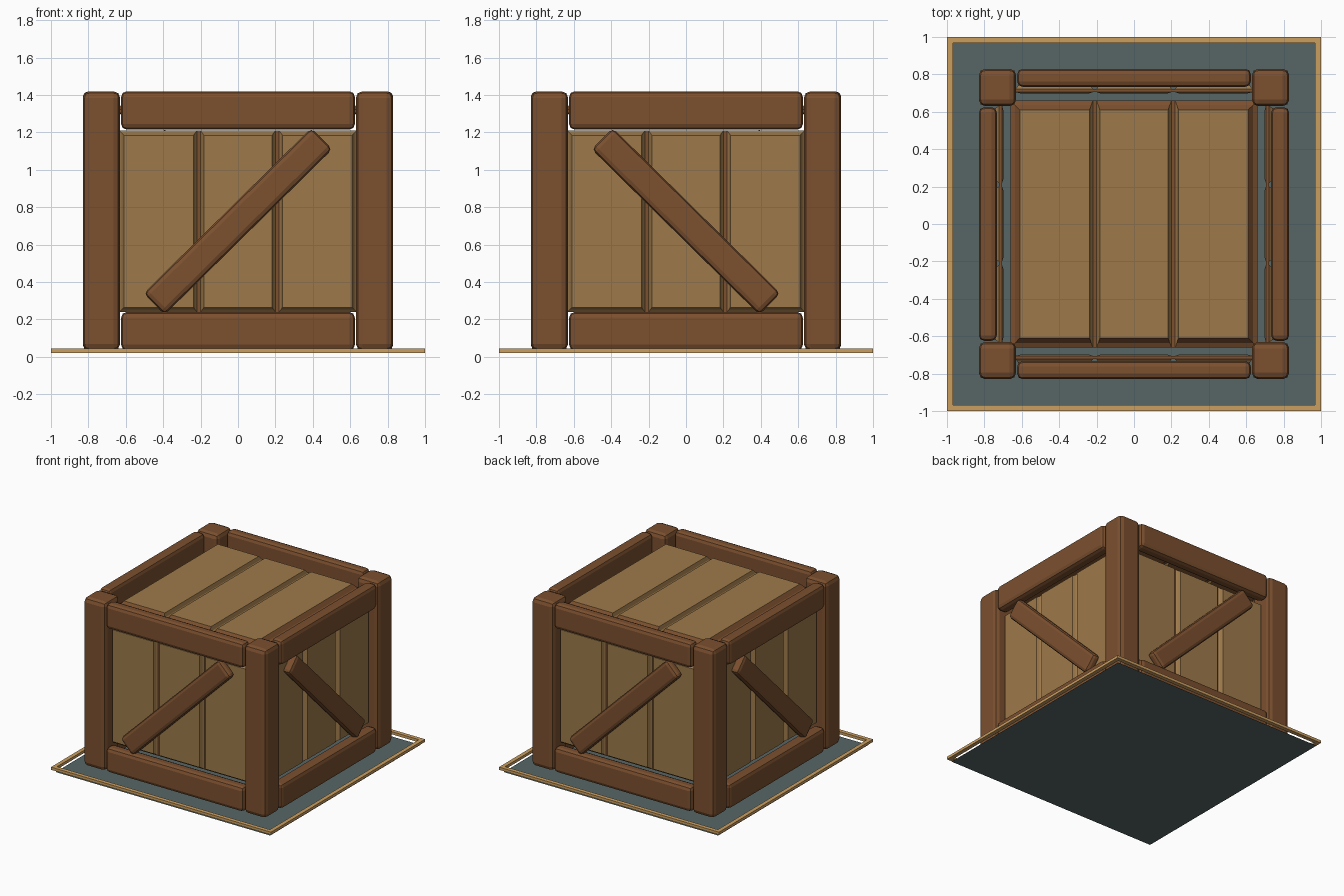
import bpy, bmesh, math
from mathutils import Matrix, Vector

if "Cube" in bpy.data.objects:
    bpy.data.objects.remove(bpy.data.objects["Cube"])


def material(name, rgb):
    m = bpy.data.materials.new(name)
    m.diffuse_color = (*rgb, 1)
    m.use_nodes = True
    m.node_tree.nodes["Principled BSDF"].inputs["Base Color"].default_value = m.diffuse_color
    return m


TAN = material("plank tan", (0.34, 0.195, 0.07))
BROWN = material("beam brown", (0.2, 0.08, 0.028))
SLATE = material("slate floor", (0.095, 0.13, 0.13))
TRIM = material("light trim", (0.6, 0.345, 0.118))


def finish(bm, name, mats, matrix):
    bmesh.ops.recalc_face_normals(bm, faces=bm.faces)
    me = bpy.data.meshes.new(name)
    bm.to_mesh(me)
    bm.free()
    for m in mats:
        me.materials.append(m)
    ob = bpy.data.objects.new(name, me)
    bpy.context.collection.objects.link(ob)
    ob.matrix_world = matrix
    return ob


def beam(name, lo, hi, mat, matrix=Matrix(), bevel=0.0):
    """Box between two corners, with optional rounded edges."""
    lo, hi = Vector(lo), Vector(hi)
    bm = bmesh.new()
    bmesh.ops.create_cube(bm, size=1)
    for v in bm.verts:
        v.co = (lo + hi) / 2 + v.co * (hi - lo)
    if bevel:
        bmesh.ops.bevel(bm, geom=bm.edges[:], offset=bevel, segments=2,
                        profile=0.5, affect='EDGES')
    return finish(bm, name, [mat], matrix)


def panel(name, half_len, border, depth, border_mat, matrix):
    """Three raised planks on a thin backing; local +z is outward."""
    groove = 0.018
    beam(name + "_backing", (-0.61 - border, -half_len - border, -0.03),
         (0.61 + border, half_len + border, -0.012), BROWN, matrix)
    for i, (a, b) in enumerate([(-0.61, -0.238), (-0.182, 0.182), (0.238, 0.61)]):
        ta = border if i == 0 else groove
        tb = border if i == 2 else groove
        bm = bmesh.new()
        # middle section is widest, both faces taper inwards
        rings = []
        for z, t in ((-depth, 0), (-0.03, 1), (-0.012, 1), (0.0, 0.5), (depth - 0.012, 0)):
            x0, x1, y = a - ta * t, b + tb * t, half_len + border * t
            rings.append([bm.verts.new(p) for p in
                          ((x0, -y, z), (x1, -y, z), (x1, y, z), (x0, y, z))])
        for r, s in zip(rings, rings[1:]):
            for k in range(4):
                f = bm.faces.new((r[k], r[(k + 1) % 4], s[(k + 1) % 4], s[k]))
                # outer border slopes take the border colour
                inner = (k == 1 and i < 2) or (k == 3 and i > 0)
                f.material_index = 0 if inner else 1
        bm.faces.new(rings[0])
        bm.faces.new(rings[-1])
        finish(bm, f"{name}_plank_{i + 1}", [TAN, border_mat], matrix)


# Floor sheet and raised trim frame
bm = bmesh.new()
bmesh.ops.create_grid(bm, x_segments=1, y_segments=1, size=0.975)
finish(bm, "floor_sheet", [SLATE], Matrix())
for k in range(4):
    beam(f"floor_trim_{k + 1}", (-1, -1, 0.022), (0.97, -0.967, 0.044), TRIM,
         Matrix.Rotation(k * math.pi / 2, 4, 'Z'))

# Four identical sides: post, rails, plank wall and diagonal brace
for k, side in enumerate(("front", "right", "back", "left")):
    R = Matrix.Rotation(k * math.pi / 2, 4, 'Z')
    beam(side + "_post", (-0.83, -0.83, 0.035), (-0.63, -0.63, 1.42), BROWN, R, 0.035)
    beam(side + "_top_rail", (-0.625, -0.83, 1.215), (0.625, -0.733, 1.42), BROWN, R, 0.03)
    beam(side + "_bottom_rail", (-0.625, -0.83, 0.035), (0.625, -0.733, 0.24), BROWN, R, 0.03)
    face = R @ Matrix.Translation((0, -0.735, 0.725)) @ Matrix.Rotation(math.pi / 2, 4, 'X')
    panel(side + "_wall", 0.46, 0.025, 0.036, TAN, face)
    tilt = math.radians(44.6 if k % 2 == 0 else -44.6)
    beam(side + "_brace", (-0.63, -0.08, 0.01), (0.63, 0.08, 0.085), BROWN,
         face @ Matrix.Rotation(tilt, 4, 'Z'), 0.027)

# Lid of three planks
panel("lid", 0.61, 0.05, 0.042, BROWN, Matrix.Translation((0, 0, 1.335)))
